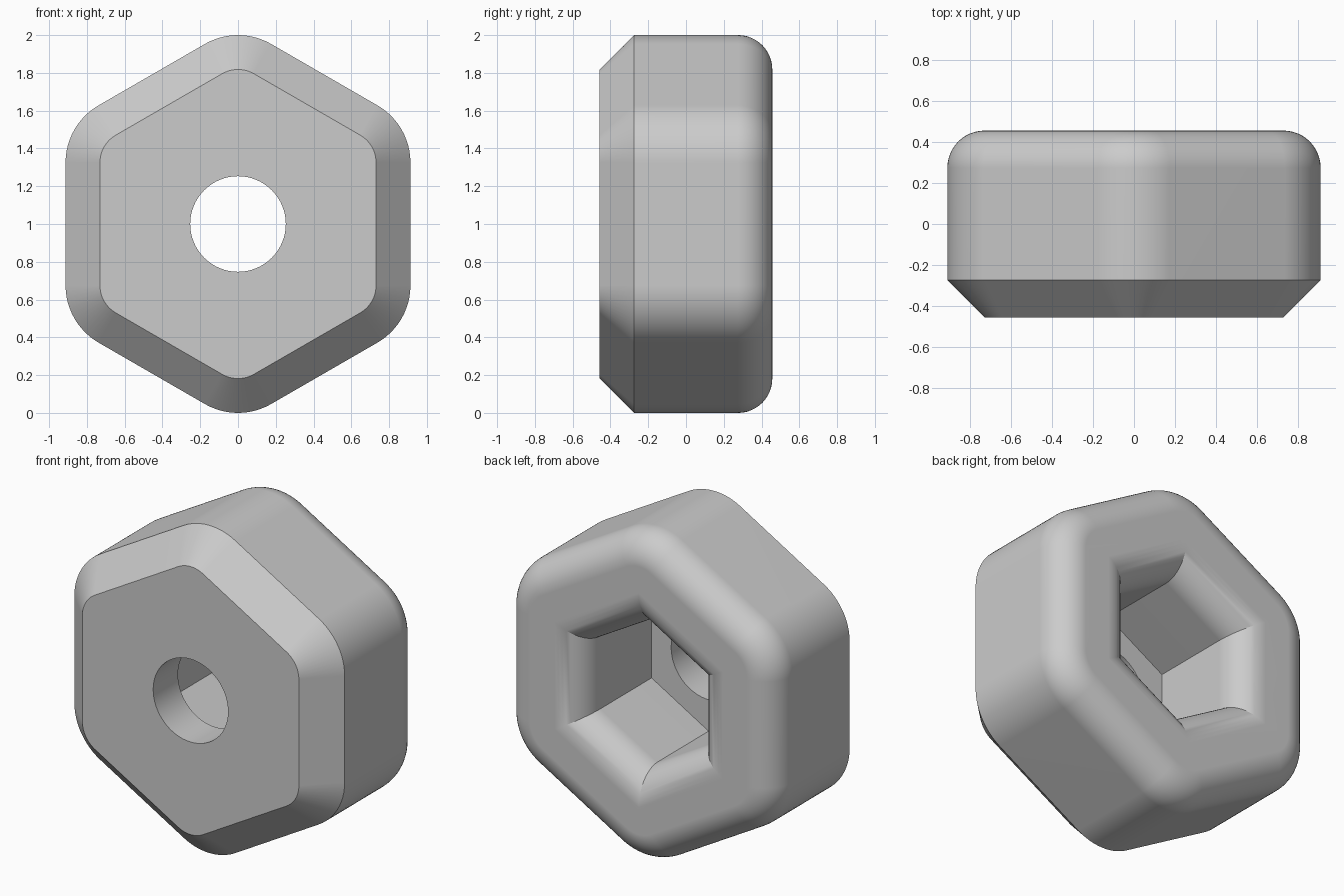
import bpy, bmesh
from math import sin, cos, pi, radians

cube = bpy.data.objects.get("Cube")
if cube:
    bpy.data.objects.remove(cube, do_unlink=True)

HALF = 0.457      # half depth
APOTHEM = 0.913   # centre to flat side
CORNER = 0.35     # radius of the six outer corners
EDGE = 0.182      # front chamfer and rear rounding
POCKET = 0.385    # pocket centre to flat wall
FLOOR = -0.218    # pocket floor
HOLE = 0.253
STEPS = 12

grey = bpy.data.materials.new("plain_grey")
grey.use_nodes = True
grey.diffuse_color = (0.6, 0.6, 0.6, 1)
grey.node_tree.nodes["Principled BSDF"].inputs["Base Color"].default_value = (0.6, 0.6, 0.6, 1)


def hexagon(apothem, radius=0):
    """Pointed-top hexagon in x and z, with optional rounded corners."""
    reach = (apothem - radius) / cos(pi / 6)
    points = []
    for k in range(6):
        mid = pi / 2 + k * pi / 3
        arc = [mid + pi / 3 * (i / STEPS - 0.5) for i in range(STEPS + 1)] if radius else [mid]
        points += [(reach * cos(mid) + radius * cos(t),
                    reach * sin(mid) + radius * sin(t)) for t in arc]
    return points


def loft(name, sections):
    """Closed solid through (outline, y) sections."""
    bm = bmesh.new()
    rings = [[bm.verts.new((x, y, z + 1)) for x, z in outline] for outline, y in sections]
    for a, b in zip(rings, rings[1:]):
        for i in range(len(a)):
            j = (i + 1) % len(a)
            bm.faces.new((a[i], a[j], b[j], b[i]))
    bm.faces.new(rings[0])
    bm.faces.new(rings[-1])
    bmesh.ops.recalc_face_normals(bm, faces=bm.faces)
    mesh = bpy.data.meshes.new(name)
    bm.to_mesh(mesh)
    bm.free()
    mesh.materials.append(grey)
    obj = bpy.data.objects.new(name, mesh)
    bpy.context.collection.objects.link(obj)
    return obj


def cut(target, cutter):
    cutter.hide_render = True
    mod = target.modifiers.new("cut", "BOOLEAN")
    mod.operation = "DIFFERENCE"
    mod.solver = "EXACT"
    mod.object = cutter
    bpy.ops.object.modifier_apply(modifier=mod.name)
    bpy.data.objects.remove(cutter, do_unlink=True)


quarter = [pi / 2 * i / STEPS for i in range(STEPS + 1)]

# Hexagonal body: chamfered front, rounded back
sections = [(hexagon(APOTHEM - EDGE, CORNER - EDGE), -HALF),
            (hexagon(APOTHEM, CORNER), EDGE - HALF)]
for t in quarter:
    inset = EDGE * (1 - cos(t))
    sections.append((hexagon(APOTHEM - inset, CORNER - inset), HALF - EDGE + EDGE * sin(t)))
body = loft("hexagonal_body", sections)

# Hexagonal pocket with a rounded mouth
sections = [(hexagon(POCKET), FLOOR)]
for t in quarter:
    sections.append((hexagon(POCKET + EDGE * (1 - cos(t))), HALF - EDGE + EDGE * sin(t)))
sections.append((hexagon(POCKET + EDGE), HALF + 0.1))
pocket = loft("pocket_cutter", sections)

# Round through hole
circle = [(HOLE * cos(2 * pi * i / 64), HOLE * sin(2 * pi * i / 64)) for i in range(64)]
hole = loft("hole_cutter", [(circle, -1), (circle, 1)])

bpy.ops.object.select_all(action="DESELECT")
bpy.context.view_layer.objects.active = body
body.select_set(True)
cut(body, pocket)
cut(body, hole)

# Smooth curves, crisp creases and flat faces
bpy.ops.object.shade_smooth_by_angle(angle=radians(25))
weighted = body.modifiers.new("flat_face_normals", "WEIGHTED_NORMAL")
weighted.keep_sharp = True
